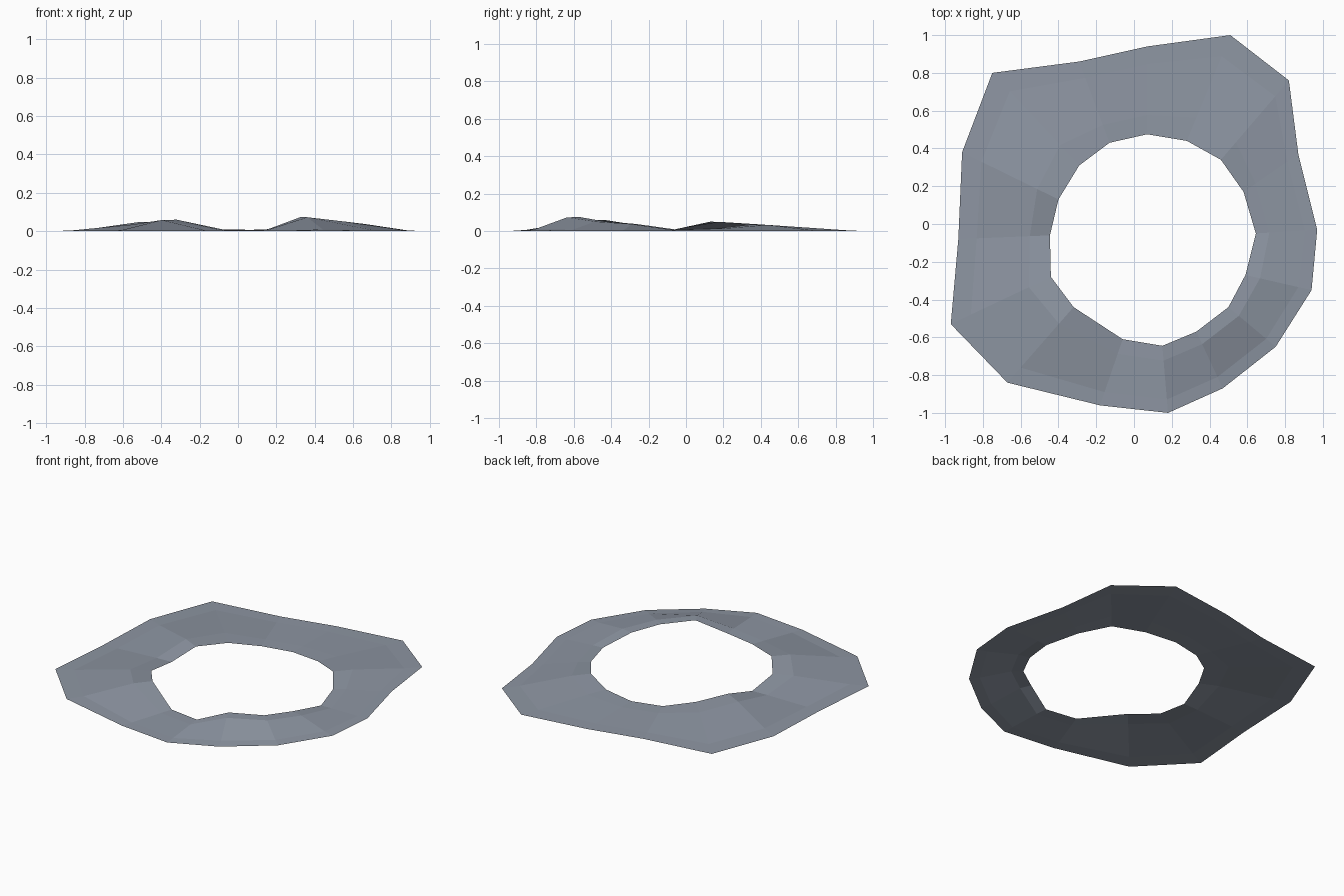
import bpy

if "Cube" in bpy.data.objects:
    bpy.data.objects.remove(bpy.data.objects["Cube"])

# Outer rim (x, y), lying on the ground, clockwise seen from above
OUTER = [(.07, .94), (.51, 1), (.82, .76), (.87, .37), (.97, -.03), (.94, -.35),
         (.75, -.65), (.47, -.87), (.18, -1), (-.18, -.96), (-.67, -.84), (-.97, -.53),
         (-.93, -.08), (-.91, .38), (-.75, .80), (-.29, .86)]
# Inner rim (x, y, z), raised unevenly
INNER = [(.07, .475, .007), (.28, .44, .015), (.46, .34, .034), (.58, .17, .015),
         (.645, -.05, .007), (.59, -.27, .038), (.50, -.44, .052), (.33, -.57, .075),
         (.15, -.645, .008), (-.06, -.61, .005), (-.32, -.44, .06), (-.44, -.28, .035),
         (-.445, -.06, .008), (-.40, .13, .05), (-.29, .31, .035), (-.13, .43, .01)]
# Rings from outside to inside: (fraction across, fraction of the height)
RINGS = [(0, 0), (.2, .12), (.78, .97), (1, 1)]

n = len(OUTER)
verts = [(ox + (ix - ox) * t, oy + (iy - oy) * t, iz * h)
         for t, h in RINGS
         for (ox, oy), (ix, iy, iz) in zip(OUTER, INNER)]
faces = []
for r in range(len(RINGS) - 1):
    for i in range(n):
        j = (i + 1) % n
        a, b = r * n, (r + 1) * n
        faces.append((a + i, a + j, b + j, b + i))

# Open ground ring, single sheet facing up
mesh = bpy.data.meshes.new("ground_ring")
mesh.from_pydata(verts, [], faces)
mesh.update()
if mesh.polygons[0].normal.z < 0:
    mesh.flip_normals()

mat = bpy.data.materials.new("blue grey")
mat.diffuse_color = (.27, .305, .365, 1)
mat.use_nodes = True
mat.node_tree.nodes["Principled BSDF"].inputs["Base Color"].default_value = mat.diffuse_color
mesh.materials.append(mat)
ring = bpy.data.objects.new("ground_ring", mesh)
bpy.context.collection.objects.link(ring)
